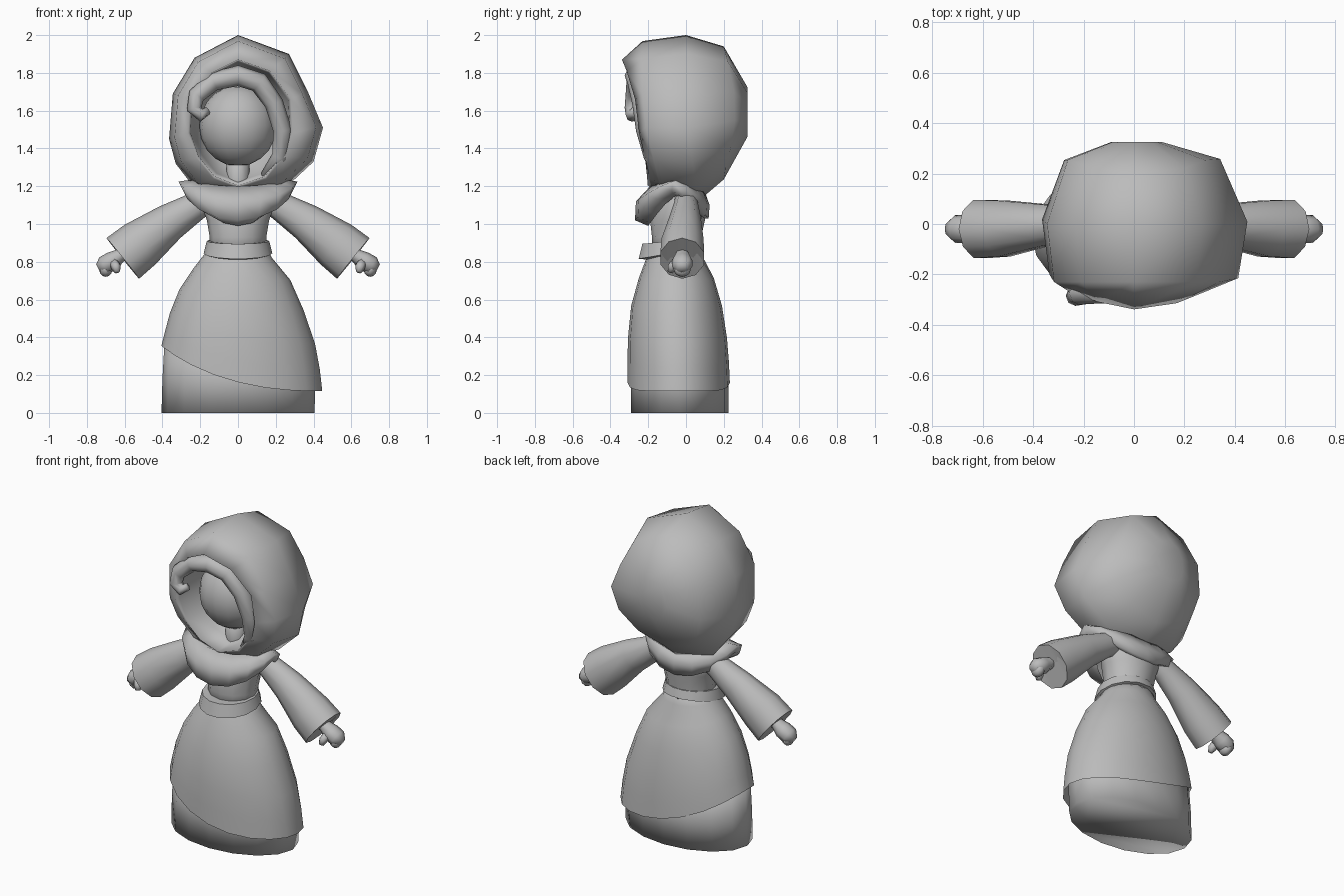
import bpy, bmesh, math
from mathutils import Vector

if "Cube" in bpy.data.objects:
    bpy.data.objects.remove(bpy.data.objects["Cube"])

grey = bpy.data.materials.new("plain grey")
grey.diffuse_color = (0.5, 0.5, 0.5, 1)
grey.use_nodes = True
grey.node_tree.nodes["Principled BSDF"].inputs["Base Color"].default_value = grey.diffuse_color


def finish(name, bm, angle=180):
    bmesh.ops.recalc_face_normals(bm, faces=bm.faces)
    me = bpy.data.meshes.new(name)
    bm.to_mesh(me)
    bm.free()
    me.materials.append(grey)
    me.polygons.foreach_set("use_smooth", [True] * len(me.polygons))
    if angle < 180:
        me.set_sharp_from_angle(angle=math.radians(angle))
    ob = bpy.data.objects.new(name, me)
    bpy.context.collection.objects.link(ob)
    return ob


def loft(name, rings, caps=(True, True), closed=False, angle=180):
    """Skin a row of rings that all have the same number of points."""
    bm = bmesh.new()
    vs = [[bm.verts.new(p) for p in r] for r in rings]
    n = len(vs[0])
    pairs = list(zip(vs, vs[1:])) + ([(vs[-1], vs[0])] if closed else [])
    for a, b in pairs:
        for i in range(n):
            j = (i + 1) % n
            bm.faces.new((a[i], a[j], b[j], b[i]))
    for use, ring in zip(caps, (vs[0], vs[-1])):
        if use and not closed:
            bm.faces.new(ring)
    return finish(name, bm, angle)


def oval(n, x0, x1, y0, y1, z):
    """Horizontal ring; z is a number or a function of (cos, sin)."""
    out = []
    for i in range(n):
        c, s = math.cos(math.tau * i / n), math.sin(math.tau * i / n)
        out.append(((x0 + x1) / 2 + c * (x1 - x0) / 2,
                    (y0 + y1) / 2 + s * (y1 - y0) / 2, z(c, s) if callable(z) else z))
    return out


def tube(name, path, n=8, flat=1.0, angle=180):
    """Skin a path of (x, y, z, radius); flat scales the depth of the section."""
    pts = [Vector(p[:3]) for p in path]
    rings = []
    for i, p in enumerate(path):
        t = (pts[min(i + 1, len(pts) - 1)] - pts[max(i - 1, 0)]).normalized()
        d = Vector((0, 1, 0))
        d = (d - t * d.dot(t)).normalized()
        u = t.cross(d)
        rings.append([pts[i] + p[3] * (u * math.cos(math.tau * k / n)
                      + d * flat * math.sin(math.tau * k / n)) for k in range(n)])
    return loft(name, rings, angle=angle)


def ball(name, centre, radii, seg=16, rows=10):
    bm = bmesh.new()
    bmesh.ops.create_uvsphere(bm, u_segments=seg, v_segments=rows, radius=1)
    for v in bm.verts:
        v.co = Vector(centre) + Vector([a * b for a, b in zip(v.co, radii)])
    return finish(name, bm)


def mirror(ob):
    m = ob.modifiers.new("mirror", 'MIRROR')
    m.use_axis[0] = True


# Underskirt, closed at the floor
loft("underskirt", [oval(16, -.39, .40, -.28, .21, .36),
                    oval(16, -.40, .41, -.29, .225, .18),
                    oval(16, -.405, .405, -.29, .225, 0)])

# Overskirt with a slanted hem: z, left, right, front, back
PROFILE = [(.90, -.14, .14, -.17, .07), (.82, -.19, .18, -.21, .09), (.70, -.29, .28, -.255, .155),
           (.55, -.355, .345, -.295, .195), (.36, -.405, .41, -.31, .222),
           (.22, -.425, .435, -.31, .23), (.08, -.43, .45, -.31, .235)]


def size_at(z):
    for a, b in zip(PROFILE, PROFILE[1:]):
        if z >= b[0]:
            f = (z - a[0]) / (b[0] - a[0])
            return [p + (q - p) * f for p, q in zip(a, b)]
    return PROFILE[-1]


def skirt_ring(t, n=20):
    ring = []
    for i in range(n):
        c, s = math.cos(math.tau * i / n), math.sin(math.tau * i / n)
        hem = .115 + .24 * ((1 - c) / 2) ** 2.4
        z = .90 + (hem - .90) * t
        _, l, r, f, b = size_at(z)
        ring.append(((l + r) / 2 + c * (r - l) / 2, (f + b) / 2 + s * (b - f) / 2, z))
    return ring


loft("overskirt", [skirt_ring(t) for t in (0, .1, .25, .45, .68, .85, 1)], (True, False))

# Bodice
loft("bodice", [oval(12, -.15, .15, -.18, .08, .84), oval(12, -.15, .15, -.18, .08, .93),
                oval(12, -.165, .165, -.19, .10, 1.02), oval(12, -.2, .2, -.15, .1, 1.12),
                oval(12, -.13, .13, -.1, .07, 1.2)])

# Belt, dipping at the front
loft("belt", [oval(14, -.165, .165, -.235, .085, lambda c, s: .91 + .015 * s),
              oval(14, -.182, .182, -.255, .1, lambda c, s: .845 + .03 * s),
              oval(14, -.16, .16, -.2, .08, lambda c, s: .84 + .03 * s),
              oval(14, -.13, .13, -.16, .07, lambda c, s: .91 + .015 * s)],
     closed=True, angle=50)


# Draped cowl: high on the shoulders, hanging at the front and back
def drape(side, front, back):
    return lambda c, s: side + ((front if s < 0 else back) - side) * abs(s) ** 1.3


loft("cowl", [oval(16, -.14, .14, -.1, .06, drape(1.19, 1.15, 1.14)),
              oval(16, -.24, .24, -.19, .1, drape(1.235, 1.2, 1.17)),
              oval(16, -.315, .315, -.265, .125, drape(1.225, 1.12, 1.10)),
              oval(16, -.29, .29, -.27, .12, drape(1.175, 1.02, 1.03)),
              oval(16, -.2, .2, -.2, .09, drape(1.15, .99, 1.03))], (False, False))

# Neck and face
tube("neck", [(0, -.02, 1.12, .075), (0, -.02, 1.24, .06), (0, -.02, 1.36, .06)], 10)
ball("face", (0, -.04, 1.52), (.205, .19, .215))

# Hood: outline (x, z) at the widest section, and outline of the opening
WIDE = [(0, 2), (.27, 1.9), (.37, 1.7), (.45, 1.51), (.40, 1.33), (.25, 1.19), (0, 1.12),
        (-.23, 1.19), (-.33, 1.32), (-.365, 1.45), (-.345, 1.69), (-.23, 1.88)]
OPEN = [(0, 1.87), (.17, 1.81), (.28, 1.66), (.29, 1.48), (.25, 1.36), (.15, 1.24), (0, 1.19),
        (-.13, 1.24), (-.22, 1.35), (-.265, 1.48), (-.255, 1.66), (-.14, 1.80)]


def section(outline, sx, sz, cz, depth, z_mid=1.55):
    """Scale an outline about (0, z_mid), move it to cz, set depth by height."""
    return [(x * sx, depth((z - 1.15) / .85), cz + (z - z_mid) * sz) for x, z in outline]


loft("hood", [
    section(OPEN, .55, .6, 1.54, lambda h: .08),
    section(OPEN, .86, .88, 1.54, lambda h: -.06),
    section(OPEN, .95, .96, 1.55, lambda h: -.2 - .06 * h),
    section(OPEN, 1, 1, 1.55, lambda h: -.17 - .10 * min(1, h * 2) - .07 * max(0, (h - .65) / .2)),
    section(WIDE, .92, .93, 1.55, lambda h: -.13 - .1 * min(1, h * 2)),
    section(WIDE, 1, 1, 1.55, lambda h: .06 - .06 * min(1, h * 2)),
    section(WIDE, .76, .8, 1.58, lambda h: .20 + .06 * math.sin(math.pi * min(1, max(0, h)))),
    section(WIDE, .25, .3, 1.59, lambda h: .325)])

# Rolled fringe that ends in a curl beside the face
tube("fringe_curl", [(-.16, -.27, 1.6, .022), (-.195, -.285, 1.575, .034), (-.232, -.285, 1.61, .04),
                     (-.22, -.275, 1.68, .045), (-.13, -.265, 1.755, .05), (0, -.27, 1.785, .055),
                     (.11, -.255, 1.75, .055), (.19, -.235, 1.64, .05), (.235, -.215, 1.5, .05),
                     (.225, -.18, 1.36, .045), (.15, -.13, 1.25, .035)])

# Sleeves: flared, with a hollow cuff
mirror(tube("sleeve", [(.13, .0, 1.14, .065), (.22, -.0, 1.095, .075), (.36, -.005, 1.01, .1),
                       (.52, -.018, .89, .133), (.61, -.02, .818, .138),
                       (.60, -.02, .826, .10), (.53, -.02, .882, .07)], 10, .88, 60))

# Hands with a thumb
mirror(tube("hand", [(.5, -.02, .90, .04), (.62, -.02, .835, .035), (.665, -.02, .805, .05),
                     (.71, -.02, .78, .05), (.74, -.02, .765, .025)], 8, 1.1))
mirror(tube("thumb", [(.66, -.05, .80, .025), (.645, -.075, .77, .026), (.64, -.085, .745, .015)], 6))
mirror(ball("fingers", (.7, -.02, .76), (.035, .045, .04), 8, 6))
